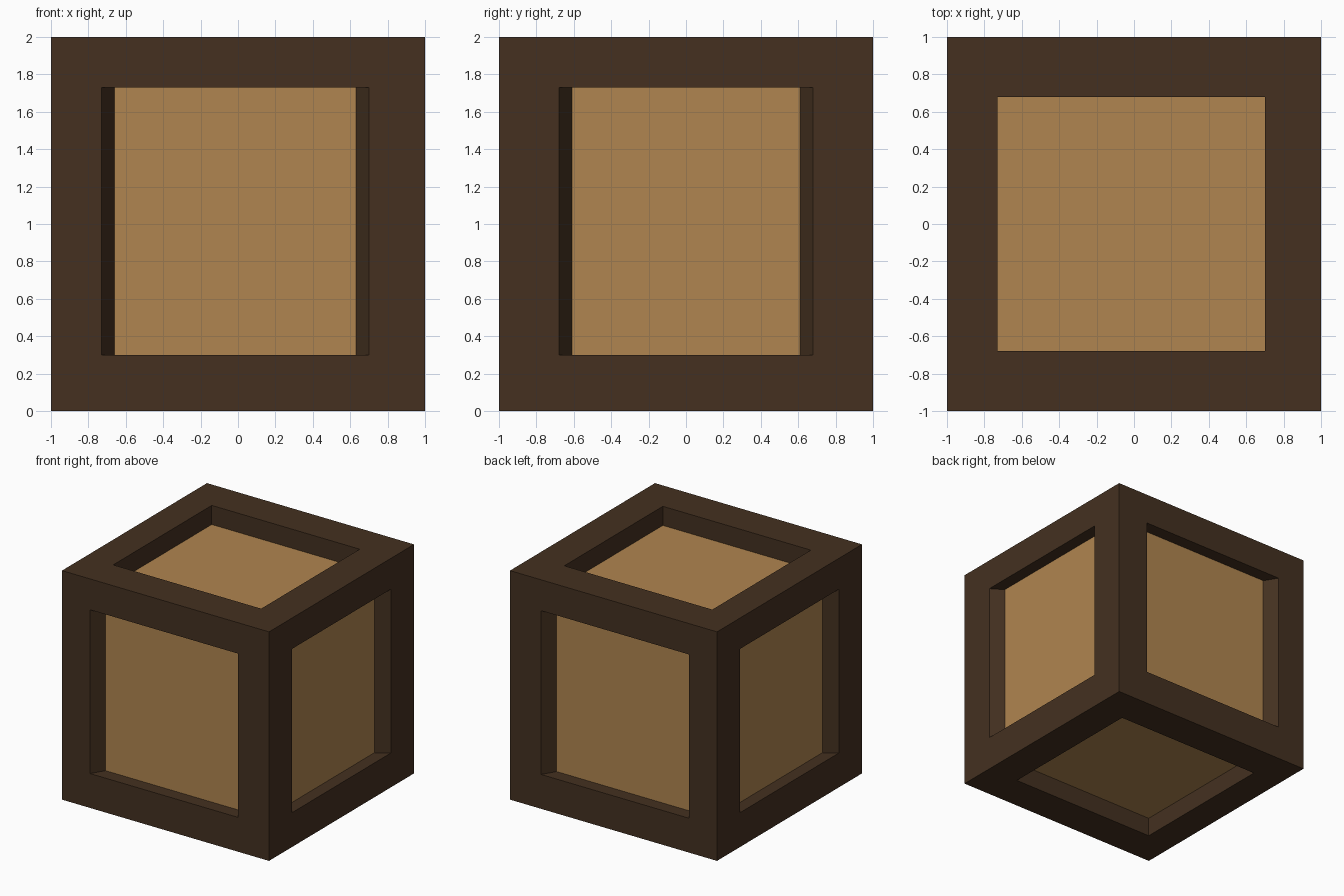
import bpy, bmesh
from mathutils import Vector

if "Cube" in bpy.data.objects:
    bpy.data.objects.remove(bpy.data.objects["Cube"])

CENTRE = Vector((0, 0, 1))
# opening limits on each axis, relative to the crate centre
OPEN = [(-0.73, 0.70), (-0.68, 0.68), (-0.70, 0.73)]
DEPTH = [0.11, 0.115, 0.167]   # recess depth of the faces along x, y, z
TAPER = 0.07                   # upright recess walls lean inwards


def material(name, colour):
    m = bpy.data.materials.new(name)
    m.diffuse_color = (*colour, 1)
    m.use_nodes = True
    m.node_tree.nodes["Principled BSDF"].inputs["Base Color"].default_value = m.diffuse_color
    return m


def add_object(name, bm, mat):
    mesh = bpy.data.meshes.new(name)
    bm.to_mesh(mesh)
    bm.free()
    mesh.materials.append(mat)
    bpy.context.collection.objects.link(bpy.data.objects.new(name, mesh))


def rectangle(bm, axis, level, u_range, v_range):
    """Four corner vertices of a rectangle perpendicular to an axis."""
    u, v = [a for a in range(3) if a != axis]
    corners = []
    for i, j in ((0, 0), (1, 0), (1, 1), (0, 1)):
        p = Vector()
        p[axis], p[u], p[v] = level, u_range[i], v_range[j]
        corners.append(bm.verts.new(p + CENTRE))
    return corners


def bridge(bm, a, b):
    for i in range(4):
        j = (i + 1) % 4
        bm.faces.new((a[i], a[j], b[j], b[i]))


dark = material("dark_wood", (0.058, 0.030, 0.0144))
light = material("light_wood", (0.434, 0.235, 0.080))
frame = bmesh.new()
names = [("left_panel", "right_panel"), ("front_panel", "back_panel"),
         ("bottom_panel", "top_panel")]

for axis in range(3):
    u, v = [a for a in range(3) if a != axis]
    t = 0 if axis == 2 else TAPER
    floor_u = (OPEN[u][0] + t, OPEN[u][1] - t)
    for k, sign in enumerate((-1, 1)):
        level = sign * (1 - DEPTH[axis])
        # frame border and recess walls
        outer = rectangle(frame, axis, sign, (-1, 1), (-1, 1))
        rim = rectangle(frame, axis, sign, OPEN[u], OPEN[v])
        inner = rectangle(frame, axis, level, floor_u, OPEN[v])
        bridge(frame, outer, rim)
        bridge(frame, rim, inner)
        # recessed panel
        panel = bmesh.new()
        face = panel.faces.new(rectangle(panel, axis, level, floor_u, OPEN[v]))
        face.normal_update()
        if face.normal[axis] * sign < 0:
            face.normal_flip()
        add_object(names[axis][k], panel, light)

bmesh.ops.remove_doubles(frame, verts=frame.verts, dist=0.0001)
bmesh.ops.recalc_face_normals(frame, faces=frame.faces)
add_object("crate_frame", frame, dark)
